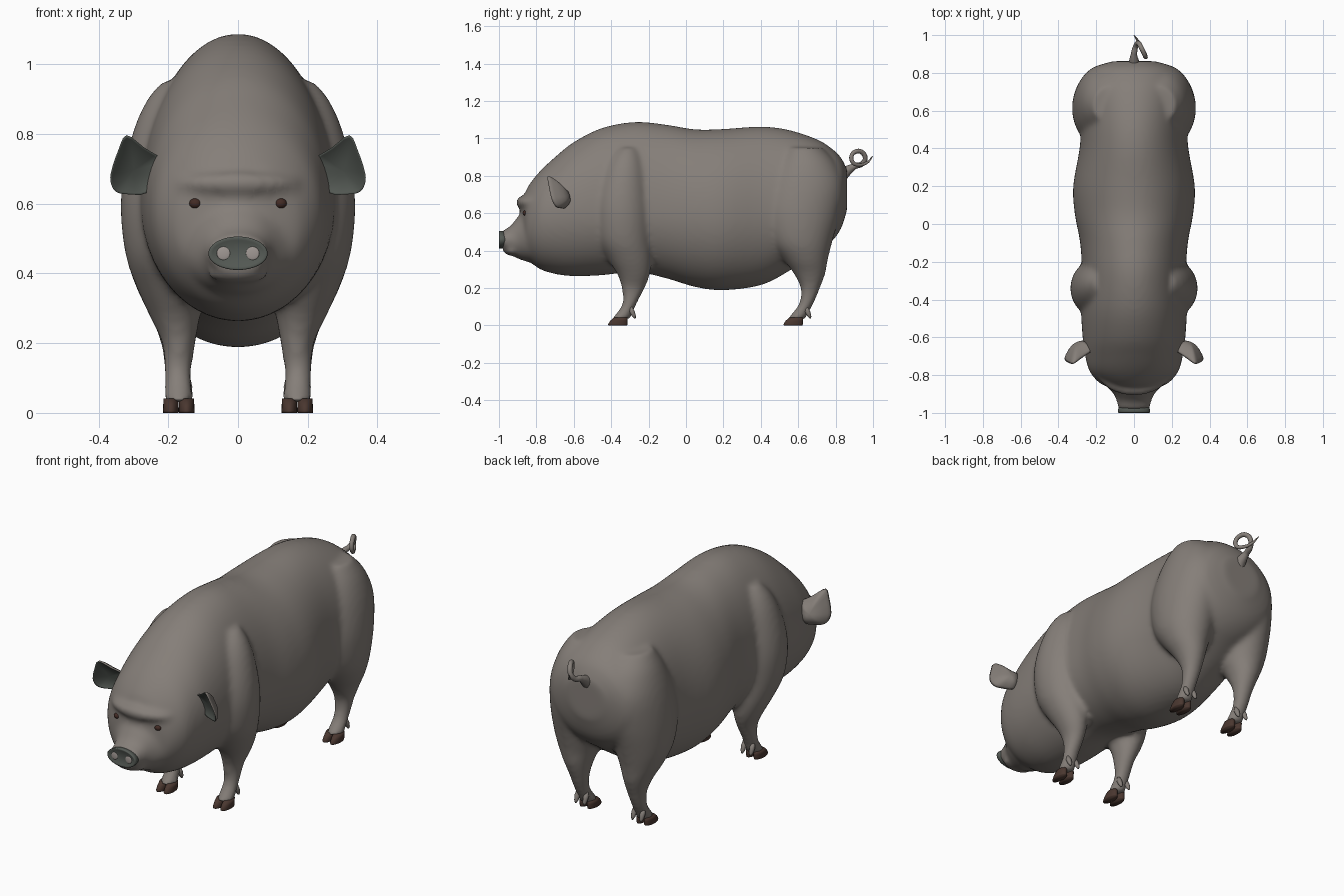
import bpy, bmesh, math
from mathutils import Vector
from mathutils.bvhtree import BVHTree

if "Cube" in bpy.data.objects:
    bpy.data.objects.remove(bpy.data.objects["Cube"])


def material(name, rgb):
    m = bpy.data.materials.new(name)
    m.diffuse_color = (*rgb, 1)
    m.use_nodes = True
    m.node_tree.nodes["Principled BSDF"].inputs["Base Color"].default_value = m.diffuse_color
    return m


SKIN = material("grey_skin", (0.235, 0.21, 0.19))
DARK = material("dark_grey_green", (0.09, 0.102, 0.09))
HOOF = material("hoof_brown", (0.068, 0.038, 0.029))
EYE = material("eye_brown", (0.055, 0.024, 0.018))
PALE = material("pale_nostril", (0.36, 0.32, 0.30))


def make_object(name, bm, *mats):
    bmesh.ops.recalc_face_normals(bm, faces=bm.faces[:])
    me = bpy.data.meshes.new(name)
    bm.to_mesh(me)
    bm.free()
    for m in mats:
        me.materials.append(m)
    me.polygons.foreach_set("use_smooth", [True] * len(me.polygons))
    ob = bpy.data.objects.new(name, me)
    bpy.context.collection.objects.link(ob)
    return ob


def refine(rows, steps=4):
    """Catmull-Rom interpolation of rows of numbers."""
    out, n = [], len(rows)
    for i in range(n - 1):
        p0, p1, p2, p3 = (rows[max(0, min(n - 1, i + k))] for k in (-1, 0, 1, 2))
        for s in range(steps):
            t = s / steps
            out.append([0.5 * (2 * b + (c - a) * t + (2 * a - 5 * b + 4 * c - d) * t * t
                               + (3 * b - a - 3 * c + d) * t ** 3)
                        for a, b, c, d in zip(p0, p1, p2, p3)])
    return out + [list(rows[-1])]


def loft(bm, rows, section, n=40):
    rings = [[bm.verts.new(section(r, 2 * math.pi * k / n)) for k in range(n)]
             for r in rows]
    for a, b in zip(rings, rings[1:]):
        for k in range(n):
            bm.faces.new((a[k], a[(k + 1) % n], b[(k + 1) % n], b[k]))
    bm.faces.new(rings[0][::-1])
    bm.faces.new(rings[-1])


def body_section(r, a):      # y, bottom, widest height, top, half width
    y, lo, mid, hi, w = r
    s = math.sin(a)
    return (w * math.cos(a), y, mid + s * ((hi - mid) if s > 0 else (mid - lo)))


def leg_section(side):       # z, centre x, centre y, radius x, radius y
    return lambda r, a: (side * (r[1] + r[3] * math.cos(a)), r[2] + r[4] * math.sin(a), r[0])


def ellipsoid(bm, centre, radii):
    vs = bmesh.ops.create_uvsphere(bm, u_segments=32, v_segments=16, radius=1)["verts"]
    for v in vs:
        v.co = Vector(c + r * q for c, r, q in zip(centre, radii, v.co))
    return vs


# Body, head and legs, fused into one soft skin
BODY = [(-.887, .42, .52, .62, .05), (-.865, .37, .53, .695, .13), (-.84, .345, .54, .75, .185),
        (-.78, .30, .57, .825, .235), (-.70, .275, .58, .90, .258), (-.60, .263, .59, .98, .272),
        (-.45, .268, .60, 1.055, .28), (-.27, .285, .60, 1.088, .275), (-.10, .25, .60, 1.072, .285),
        (.05, .205, .59, 1.048, .313), (.20, .188, .58, 1.05, .322), (.40, .215, .60, 1.063, .288),
        (.55, .29, .62, 1.045, .28), (.70, .39, .65, .995, .28), (.78, .45, .67, .945, .262),
        (.83, .52, .70, .895, .215), (.862, .62, .74, .83, .11)]
SNOUT = [(-.982, .405, .457, .508, .086), (-.94, .38, .455, .53, .091), (-.90, .357, .46, .58, .108),
         (-.85, .34, .47, .63, .15), (-.80, .33, .47, .65, .17)]
FRONT = [(.03, .17, -.352, .042, .05), (.07, .17, -.326, .04, .043), (.12, .172, -.3, .039, .039),
         (.20, .17, -.282, .048, .062), (.27, .18, -.28, .07, .086), (.35, .19, -.30, .097, .115),
         (.45, .19, -.33, .132, .145), (.58, .185, -.34, .152, .158), (.70, .17, -.34, .157, .153),
         (.82, .15, -.33, .147, .13), (.90, .13, -.32, .13, .10), (.95, .12, -.31, .10, .06)]
HIND = [(.03, .17, .588, .042, .05), (.07, .17, .614, .04, .043), (.12, .172, .645, .039, .039),
        (.20, .172, .665, .05, .052), (.28, .178, .66, .074, .086), (.35, .183, .64, .105, .118),
        (.45, .18, .615, .14, .168), (.60, .172, .615, .155, .208), (.75, .155, .635, .153, .208),
        (.87, .135, .64, .135, .16), (.95, .12, .63, .10, .10)]
bm = bmesh.new()
loft(bm, refine(BODY), body_section, 64)
loft(bm, refine(SNOUT), body_section)
for side in (1, -1):
    for rows in (FRONT, HIND):
        loft(bm, refine(rows), leg_section(side))
for v in ellipsoid(bm, (0, -.868, .658), (.18, .042, .034)):   # brow ridge
    v.co.y += 1.3 * v.co.x ** 2
ellipsoid(bm, (0, -.93, .395), (.088, .045, .022))             # lower lip
body = make_object("body", bm, SKIN)
rm = body.modifiers.new("fuse", 'REMESH')
rm.mode = 'VOXEL'
rm.voxel_size = 0.013
rm.use_smooth_shade = True
sm = body.modifiers.new("soften", 'SMOOTH')
sm.factor = 0.5
sm.iterations = 10
deps = bpy.context.evaluated_depsgraph_get()
fused = bpy.data.meshes.new_from_object(body.evaluated_get(deps))
body.modifiers.clear()
body.data = fused
if not fused.materials:
    fused.materials.append(SKIN)
fused.polygons.foreach_set("use_smooth", [True] * len(fused.polygons))
tree = BVHTree.FromPolygons([v.co for v in fused.vertices],
                            [p.vertices[:] for p in fused.polygons])

# Snout disc with raised rim and nostril plates
bm = bmesh.new()
loft(bm, [(-.955, .415, .457, .502, .08), (-.985, .41, .457, .505, .084), (-.997, .41, .457, .506, .085),
          (-1.0, .414, .457, .502, .081), (-.996, .42, .457, .496, .074)], body_section, 48)
disc = make_object("snout_disc", bm, DARK)
for side in (1, -1):
    bm = bmesh.new()
    ellipsoid(bm, (side * .042, -.996, .458), (.019, .003, .019))
    make_object("nostril", bm, PALE)

    # Eyes, set on the face surface
    hit = tree.ray_cast(Vector((side * .122, -1.2, .603)), Vector((0, 1, 0)))[0]
    y = hit.y if hit else -.865
    bm = bmesh.new()
    ellipsoid(bm, (side * .122, y + .006, .601), (.018, .016, .015))
    make_object("eye", bm, EYE)

    # Ears: a cupped leaf with a dark inside and a skin-coloured back
    EAR = [(.225, .735), (.27, .762), (.32, .797), (.345, .75), (.362, .70), (.366, .665),
           (.35, .634), (.31, .627), (.265, .63), (.235, .67)]
    outline = refine(EAR + EAR[:1], 3)[:-1]
    bm = bmesh.new()
    cx, cz, layers = .30, .695, []
    for depth in (.022, .055):
        rings = []
        for s in (.02, .25, .5, .75, .92, 1):
            ring = []
            for px, pz in outline:
                x, z = cx + s * (px - cx), cz + s * (pz - cz)
                base = -.65 - .45 * (x - .25) - .35 * (z - .63)
                cup = depth * (1 - s ** 2.5) + (.012 if depth > .03 else 0)
                ring.append(bm.verts.new((side * x, base + cup, z)))
            rings.append(ring)
        layers.append(rings)
    n = len(outline)
    for i, rings in enumerate(layers):
        strips = list(zip(rings, rings[1:]))
        if i == 1:
            strips.append((layers[0][-1], layers[1][-1]))
        for a, b in strips:
            for k in range(n):
                f = bm.faces.new((a[k], a[(k + 1) % n], b[(k + 1) % n], b[k]))
                f.material_index = 0 if i else 1
        bm.faces.new(rings[0]).material_index = 0 if i else 1
    make_object("ear", bm, SKIN, DARK)

    # Cloven hooves and dewclaws
    for label, y in (("front", -.365), ("hind", .573)):
        bm = bmesh.new()
        for off in (-.0225, .0225):
            x = .17 + off
            loft(bm, [(0, x, y, .022, .05), (.006, x, y, .023, .052), (.025, x, y + .006, .022, .046),
                      (.042, x, y + .016, .021, .036)], leg_section(side), 20)
        make_object(label + "_hoof", bm, HOOF)
        bm = bmesh.new()
        for off in (-.025, .025):
            x = .17 + off
            loft(bm, [(.10, x, y + .07, .008, .008), (.075, x, y + .076, .014, .015),
                      (.05, x, y + .086, .011, .011), (.036, x, y + .092, .004, .004)],
                 leg_section(side), 12)
        make_object(label + "_dewclaws", bm, SKIN)

# Curly tail
TAIL = [(0, .82, .79, 2.8), (0, .86, .825, 2.0), (0, .90, .85, 1.2), (.01, .943, .865, 1),
        (.022, .958, .895, .95), (.035, .94, .926, .95), (.05, .91, .93, .9), (.06, .886, .908, .85),
        (.06, .892, .872, .8), (.045, .925, .858, .7), (.02, .97, .872, .5), (0, .998, .905, .15)]
cu = bpy.data.curves.new("tail", 'CURVE')
cu.dimensions = '3D'
cu.bevel_depth = .0135
cu.bevel_resolution = 4
cu.use_fill_caps = True
sp = cu.splines.new('BEZIER')
sp.bezier_points.add(len(TAIL) - 1)
for p, (x, y, z, r) in zip(sp.bezier_points, TAIL):
    p.co, p.radius = (x, y, z), r
    p.handle_left_type = p.handle_right_type = 'AUTO'
cu.materials.append(SKIN)
tail = bpy.data.objects.new("tail", cu)
bpy.context.collection.objects.link(tail)
bpy.ops.object.select_all(action='DESELECT')
tail.select_set(True)
bpy.context.view_layer.objects.active = tail
bpy.ops.object.convert(target='MESH')
